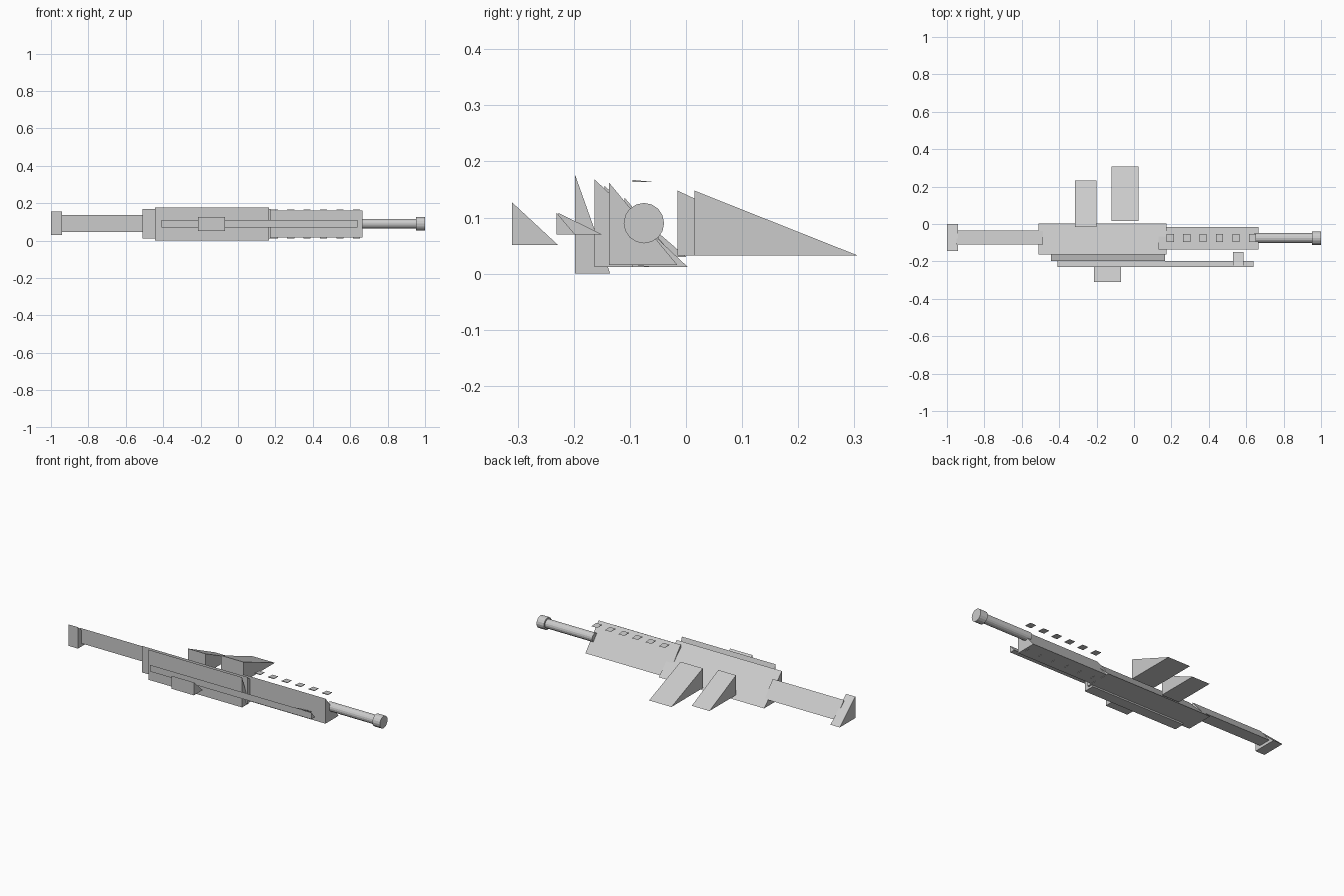
import bpy
import bmesh
from math import pi
from mathutils import Matrix, Vector

cube = bpy.data.objects.get("Cube")
if cube:
    bpy.data.objects.remove(cube, do_unlink=True)

grey = bpy.data.materials.new("light grey")
grey.use_nodes = True
color = (0.6, 0.6, 0.6, 1)
grey.diffuse_color = color
grey.node_tree.nodes["Principled BSDF"].inputs["Base Color"].default_value = color


def finish(bm, name):
    bmesh.ops.recalc_face_normals(bm, faces=bm.faces)
    mesh = bpy.data.meshes.new(name)
    bm.to_mesh(mesh)
    bm.free()
    mesh.materials.append(grey)
    obj = bpy.data.objects.new(name, mesh)
    bpy.context.collection.objects.link(obj)
    return obj


def wedge(name, x, y, z):
    """Right triangle in y-z, upright on its low-y side, extruded along x."""
    bm = bmesh.new()
    corners = [(y[0], z[0]), (y[1], z[0]), (y[0], z[1])]
    face = bm.faces.new([bm.verts.new((x[0], *c)) for c in corners])
    out = bmesh.ops.extrude_face_region(bm, geom=[face])
    moved = [v for v in out["geom"] if isinstance(v, bmesh.types.BMVert)]
    bmesh.ops.translate(bm, verts=moved, vec=Vector((x[1] - x[0], 0, 0)))
    return finish(bm, name)


def tube(name, x, radius):
    """Cylinder along x on the barrel axis."""
    bm = bmesh.new()
    place = Matrix.Translation(((x[0] + x[1]) / 2, -0.075, 0.09))
    bmesh.ops.create_cone(bm, cap_ends=True, segments=16, radius1=radius,
                          radius2=radius, depth=x[1] - x[0],
                          matrix=place @ Matrix.Rotation(pi / 2, 4, "Y"))
    return finish(bm, name)


# Stock
wedge("butt_pad", (-1, -0.94), (-0.145, 0), (0.03, 0.156))
wedge("stock", (-0.95, -0.487), (-0.11, -0.035), (0.047, 0.136))

# Body
wedge("receiver", (-0.51, 0.175), (-0.163, 0.003), (0.012, 0.168))
wedge("side_cover", (-0.445, 0.165), (-0.198, -0.135), (0, 0.177))
wedge("handguard", (0.13, 0.665), (-0.137, -0.015), (0.015, 0.162))

# Side fittings
wedge("side_rail", (-0.41, 0.64), (-0.231, -0.198), (0.07, 0.109))
wedge("rail_catch", (0.53, 0.585), (-0.227, -0.15), (0.07, 0.108))
wedge("side_block", (-0.215, -0.07), (-0.31, -0.228), (0.051, 0.127))

# Grip and magazine
wedge("grip", (-0.315, -0.2), (-0.015, 0.232), (0.032, 0.148))
wedge("magazine", (-0.12, 0.025), (0.015, 0.307), (0.032, 0.148))

# Barrel
tube("barrel", (0.645, 0.96), 0.026)
tube("muzzle", (0.952, 1), 0.036)

# Vent plates above and below the handguard
for i in range(6):
    x = 0.175 + i * 0.0878
    for side, z in (("upper", 0.163), ("lower", 0.012)):
        wedge(f"{side}_vent_{i + 1}", (x, x + 0.038), (-0.095, -0.053), (z, z + 0.004))
